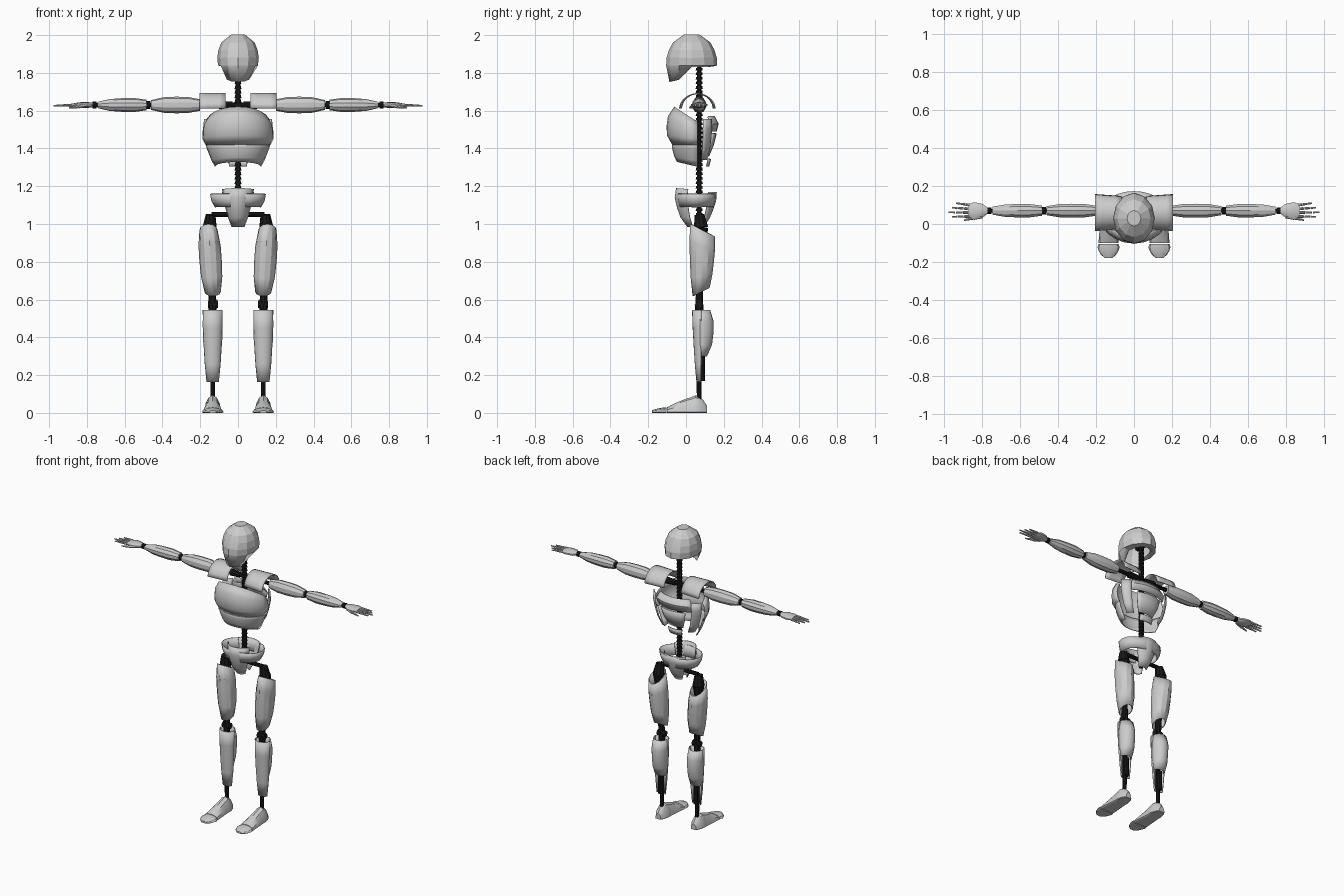
import bpy, bmesh, math
from mathutils import Vector, Matrix

cube = bpy.data.objects.get("Cube")
if cube:
    bpy.data.objects.remove(cube, do_unlink=True)


def material(name, value):
    made = bpy.data.materials.new(name)
    made.use_nodes = True
    colour = (value, value, value, 1)
    made.diffuse_color = colour
    made.node_tree.nodes["Principled BSDF"].inputs["Base Color"].default_value = colour
    return made


GREY = material("pale_grey_shell", .6)
BLACK = material("black_frame", .01)

# Shared centre lines
SPINE = .07
TORSO = .06
ARM = (SPINE, 1.63)
LEG = .134


def finish(name, bm, mat, thickness=0, angle=28):
    bmesh.ops.recalc_face_normals(bm, faces=bm.faces)
    mesh = bpy.data.meshes.new(name)
    bm.to_mesh(mesh)
    bm.free()
    mesh.materials.append(mat)
    for polygon in mesh.polygons:
        polygon.use_smooth = True
    mesh.set_sharp_from_angle(angle=math.radians(angle))
    item = bpy.data.objects.new(name, mesh)
    bpy.context.scene.collection.objects.link(item)
    if thickness:
        modifier = item.modifiers.new("thickness", "SOLIDIFY")
        modifier.thickness = thickness
        modifier.offset = 0


def mix(a, b, t):
    return a + (b - a) * t


def shell(name, centre, span, first, last, bulge=(0, 0), tilt=(0, 0), shift=(0, 0),
          axis="z", arc=None, sides=12, steps=4, solid=False, lid=False, mirror=1,
          warp=None, angle=28):
    """Elliptic tube along an axis, swelling by bulge; an arc in degrees leaves it open."""
    bm = bmesh.new()
    begin, stop = arc or (-90, 270)
    columns = sides + 1 if arc else sides
    rows = []
    for step in range(steps + 1):
        t = step / steps
        swell = math.sqrt(4 * t * (1 - t))
        wide, deep = [mix(f, l, t) + b * swell for f, l, b in zip(first, last, bulge)]
        along = mix(*span, t)
        row = []
        for column in range(columns):
            turn = math.radians(mix(begin, stop, column / sides))
            u = centre[0] + shift[0] * t + wide * math.cos(turn)
            v = centre[1] + shift[1] * t + deep * math.sin(turn)
            w = along + mix(*tilt, t) * math.sin(turn)
            point = Vector({"x": (w, u, v), "y": (u, w, v), "z": (u, v, w)}[axis])
            if warp:
                warp(point)
            point.x *= mirror
            row.append(bm.verts.new(point))
        rows.append(row)
    for lower, upper in zip(rows, rows[1:]):
        for i in range(sides):
            j = (i + 1) % columns
            bm.faces.new((lower[i], lower[j], upper[j], upper[i]))
    if solid:
        bm.faces.new(rows[0])
    if solid or lid:
        bm.faces.new(rows[-1])
    finish(name, bm, GREY, 0 if solid else .006, angle)


def rods(name, parts, mat=BLACK, mirror=1, sides=10):
    """Tapered round bars (start, end, start radius, end radius) in one object."""
    bm = bmesh.new()
    for start, end, radius, end_radius in parts:
        start, end = Vector(start), Vector(end)
        start.x *= mirror
        end.x *= mirror
        reach = end - start
        turn = reach.to_track_quat("Z", "Y").to_matrix().to_4x4()
        bmesh.ops.create_cone(bm, cap_ends=True, segments=sides, radius1=radius,
                              radius2=end_radius, depth=reach.length,
                              matrix=Matrix.Translation((start + end) / 2) @ turn)
    finish(name, bm, mat)


# Head shell, with the face reaching lower than the back
def jaw(point):
    if point.z < 1.82:
        if point.y > .02:
            point.z = 1.835
        else:
            point.z = 1.77 + point.y / 4
            point.y -= .015


shell("head_shell", centre=(0, .03), span=(1.8, 2), first=(.065, .1), last=(.035, .04),
      bulge=(.055, .055), steps=5, lid=True, warp=jaw, angle=12)

# Spine and neck: a bar carrying stacked vertebrae
vertebrae = [((0, SPINE, 1), (0, SPINE, 1.88), .013, .013)]
for i in range(36):
    height = 1.02 + i * .024
    vertebrae.append(((0, SPINE, height), (0, SPINE, height + .014), .019, .016))
rods("spine", vertebrae)
rods("head_joint", [((0, .03, 1.87), (0, .1, 1.87), .02, .02)])
rods("hip_bar", [((-.14, SPINE, 1.05), (.14, SPINE, 1.05), .013, .013)])

# Chest plates
FRONT = (180, 360)
shell("upper_chest_plate", centre=(0, TORSO), span=(1.42, 1.54), first=(.17, .13),
      last=(.165, .12), bulge=(.018, .035), tilt=(0, -.08), arc=FRONT)
shell("lower_chest_plate", centre=(0, TORSO), span=(1.305, 1.43), first=(.12, .105),
      last=(.17, .13), bulge=(.005, .008), tilt=(-.025, 0), arc=FRONT)

# Back plates
shell("upper_back_plate", centre=(0, TORSO), span=(1.49, 1.57), first=(.16, .1),
      last=(.14, .09), bulge=(.02, .015), arc=(38, 142), sides=8, steps=2)
shell("middle_back_plate", centre=(0, TORSO), span=(1.36, 1.48), first=(.09, .06),
      last=(.15, .1), bulge=(.01, .005), arc=(52, 128), sides=6, steps=2)
shell("lower_back_plate", centre=(0, TORSO), span=(1.305, 1.345), first=(.08, .06),
      last=(.09, .07), arc=(55, 125), sides=6, steps=1)

# Pelvis: an open band, with shields tapering down at front and back
shell("pelvis_band", centre=(0, .055), span=(1.09, 1.16), first=(.12, .09),
      last=(.145, .104), bulge=(.006, .004), sides=16, steps=2)
shell("pelvis_front_shield", centre=(0, .055), span=(.985, 1.18), first=(.035, .045),
      last=(.09, .105), bulge=(.008, .025), tilt=(0, -.01), arc=(205, 335), sides=8)
shell("pelvis_back_shield", centre=(0, TORSO), span=(.99, 1.17), first=(.035, .035),
      last=(.1, .1), bulge=(.008, .015), arc=(35, 145), sides=8)


# Soles are flat on the ground
def flatten(point):
    point.z = max(point.z, 0)


for mirror, tag in ((1, "left_"), (-1, "right_")):
    # Torso side and shoulder cap
    shell(tag + "flank_plate", centre=(0, TORSO), span=(1.34, 1.555), first=(.13, .075),
          last=(.185, .11), bulge=(.02, .01), arc=(16, 44), sides=3, mirror=mirror)
    shell(tag + "shoulder_cap", centre=(TORSO, 1.605), span=(.065, .205), first=(.085, .085),
          last=(.095, .085), axis="x", arc=(5, 175), sides=10, mirror=mirror)

    # Arm shells on a dark inner bar
    shell(tag + "upper_arm", centre=ARM, span=(.2, .46), first=(.028, .03),
          last=(.025, .026), bulge=(.012, .016), axis="x", sides=10, solid=True, mirror=mirror)
    shell(tag + "forearm", centre=ARM, span=(.485, .745), first=(.028, .028),
          last=(.022, .016), bulge=(.012, .014), axis="x", sides=10, solid=True, mirror=mirror)
    rods(tag + "arm_frame", [((0, *ARM), (.79, *ARM), .013, .01),
                             ((.03, *ARM), (.1, *ARM), .018, .022),
                             ((.462, *ARM), (.484, *ARM), .02, .02),
                             ((.75, *ARM), (.77, *ARM), .018, .018)], mirror=mirror)

    # Hand: palm, four jointed fingers and a thumb
    shell(tag + "palm", centre=ARM, span=(.77, .87), first=(.016, .012), last=(.035, .009),
          bulge=(.018, .005), axis="x", sides=10, solid=True, mirror=mirror)
    digits = [((.8, .04, 1.63), (.845, .03, 1.62), .011, .009),
              ((.848, .03, 1.62), (.895, .02, 1.616), .008, .004)]
    for finger in range(4):
        spread = .1 - .02 * finger
        root = Vector((.865, spread, 1.63))
        tip = Vector((.98 - .02 * abs(finger - 2), spread * 1.2 - .01, 1.626))
        for joint in range(3):
            near, far = joint / 3, (joint + .9) / 3
            digits.append((root.lerp(tip, near), root.lerp(tip, far),
                           mix(.008, .004, near), mix(.008, .004, far)))
    rods(tag + "fingers", digits, mat=GREY, mirror=mirror, sides=7)

    # Leg shells
    shell(tag + "thigh", centre=(LEG, .08), span=(.64, .967), first=(.04, .042),
          last=(.045, .063), bulge=(.014, .008), tilt=(.022, -.033), shift=(.022, .008),
          mirror=mirror)
    shell(tag + "shin", centre=(LEG, .078), span=(.165, .545), first=(.03, .02),
          last=(.05, .043), bulge=(.005, .003), arc=(175, 365), sides=10, mirror=mirror)
    shell(tag + "calf", centre=(LEG, .08), span=(.3, .545), first=(.038, .028),
          last=(.045, .045), bulge=(.008, .026), arc=(-5, 185), sides=10, mirror=mirror)

    # Leg frame: hip joint, thigh bar, knee, shin bar and heel strut
    hip, knee, ankle = (.15, .08, .98), (LEG, SPINE, .575), (LEG, SPINE, .06)
    rods(tag + "leg_frame", [((.145, SPINE, 1.05), hip, .026, .038),
                             (hip, (.15, .08, .9), .038, .024),
                             (hip, knee, .02, .02),
                             ((.105, SPINE, .575), (.16, SPINE, .575), .02, .02),
                             (knee, (LEG, SPINE, .48), .024, .018),
                             (knee, ankle, .014, .013),
                             ((LEG, .085, .3), (LEG, .085, .17), .016, .016)], mirror=mirror)

    # Foot, with a narrow seam behind the toes
    ground = (LEG, .004)
    shell(tag + "toe_cap", centre=ground, span=(-.18, -.104), first=(.018, .01),
          last=(.053, .025), bulge=(.016, .003), axis="y", solid=True, mirror=mirror,
          warp=flatten)
    shell(tag + "instep", centre=ground, span=(-.1, .03), first=(.053, .026),
          last=(.043, .08), bulge=(0, .004), axis="y", solid=True, mirror=mirror, warp=flatten)
    shell(tag + "heel", centre=ground, span=(.03, .11), first=(.043, .08),
          last=(.02, .035), bulge=(.008, .024), axis="y", solid=True, mirror=mirror,
          warp=flatten)
